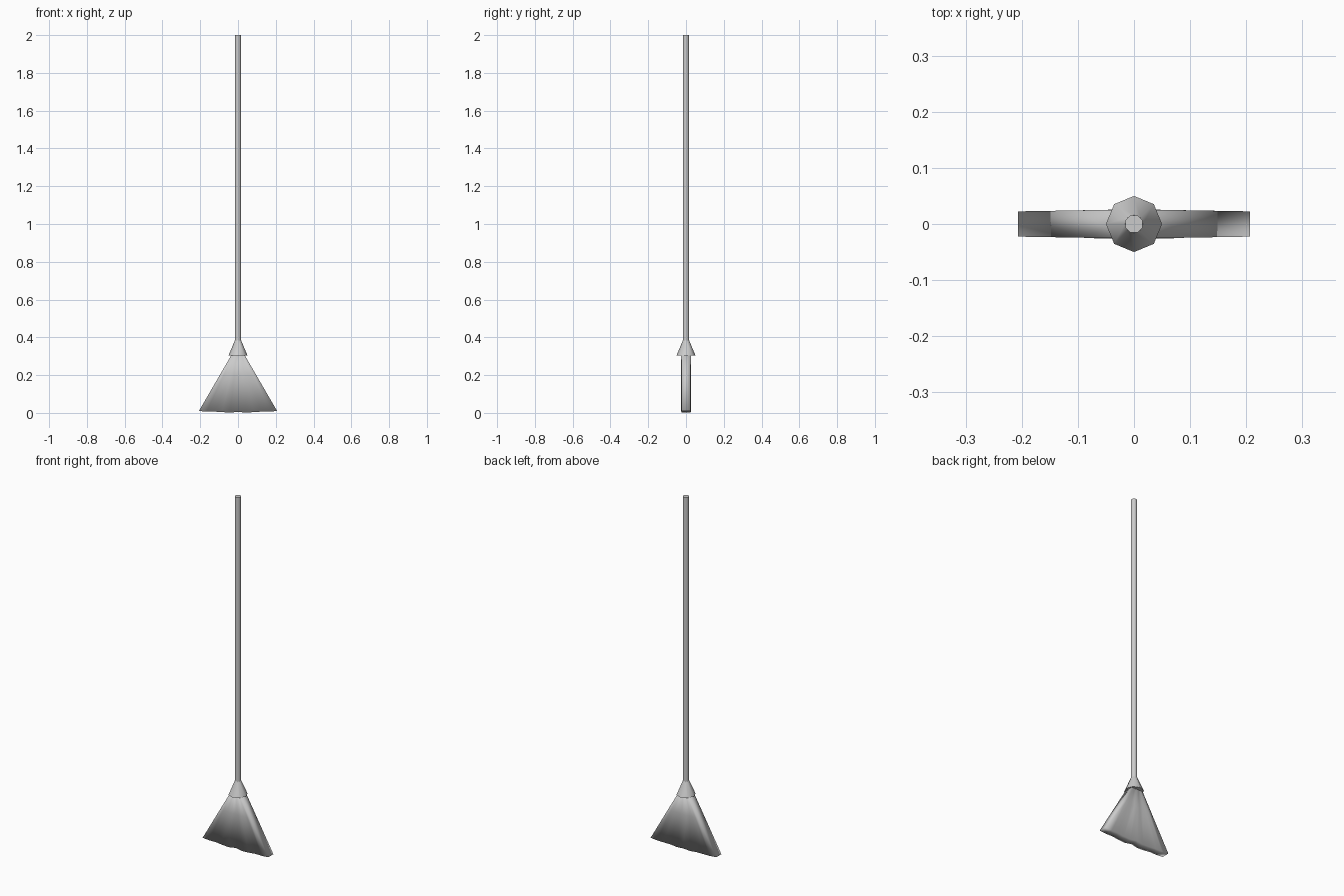
import bpy, bmesh, math

if "Cube" in bpy.data.objects:
    bpy.data.objects.remove(bpy.data.objects["Cube"])


def lathe_cone(name, r_low, r_high, z_low, z_high, turn):
    bpy.ops.mesh.primitive_cone_add(vertices=8, radius1=r_low, radius2=r_high,
                                    depth=z_high - z_low,
                                    location=(0, 0, (z_low + z_high) / 2),
                                    rotation=(0, 0, turn))
    ob = bpy.context.object
    ob.name = name
    bpy.ops.object.shade_smooth_by_angle(angle=math.radians(60))
    return ob


# Octagonal pole and flared collar
lathe_cone("handle", 0.0168, 0.0168, 0.37, 2.0, math.pi / 8)
lathe_cone("collar", 0.050, 0.016, 0.305, 0.385, 0)

# Flat fan of bristles: three closed rings stacked from floor to collar
COLS = 10
LEVELS = [0, 0.62, 1]
bm = bmesh.new()
rings = []
for t in LEVELS:
    half_w = 0.207 * (1 - t) + 0.027 * t
    half_d = 0.0225 + 0.003 * t
    front, back = [], []
    for c in range(COLS + 1):
        u = -1 + 2 * c / COLS
        # folds deepen towards the floor, and the hem is slightly uneven
        fold = 0.0035 * (1 - u * u) * math.cos(u * 9) * (1 - 0.5 * t)
        hem = 0.010 * u * u + 0.003 * (1 + math.cos(u * 12)) * (1 - u * u)
        z = hem * (1 - t) + 0.32 * t
        front.append(bm.verts.new((u * half_w, -half_d + fold, z)))
        back.append(bm.verts.new((u * half_w, half_d + fold * 0.8, z)))
    rings.append(front + back[::-1])
n = len(rings[0])
for a, b in zip(rings, rings[1:]):
    for i in range(n):
        j = (i + 1) % n
        bm.faces.new((a[i], a[j], b[j], b[i]))
# Hem and top caps as strips between front and back
for ring in (rings[0], rings[-1]):
    for c in range(COLS):
        bm.faces.new((ring[c], ring[c + 1], ring[n - 2 - c], ring[n - 1 - c]))
bmesh.ops.recalc_face_normals(bm, faces=bm.faces)
# Soft all round, so the hem and sides blend into the faces
for f in bm.faces:
    f.smooth = True
mesh = bpy.data.meshes.new("bristles")
bm.to_mesh(mesh)
bm.free()
bristles = bpy.data.objects.new("bristles", mesh)
bpy.context.collection.objects.link(bristles)
